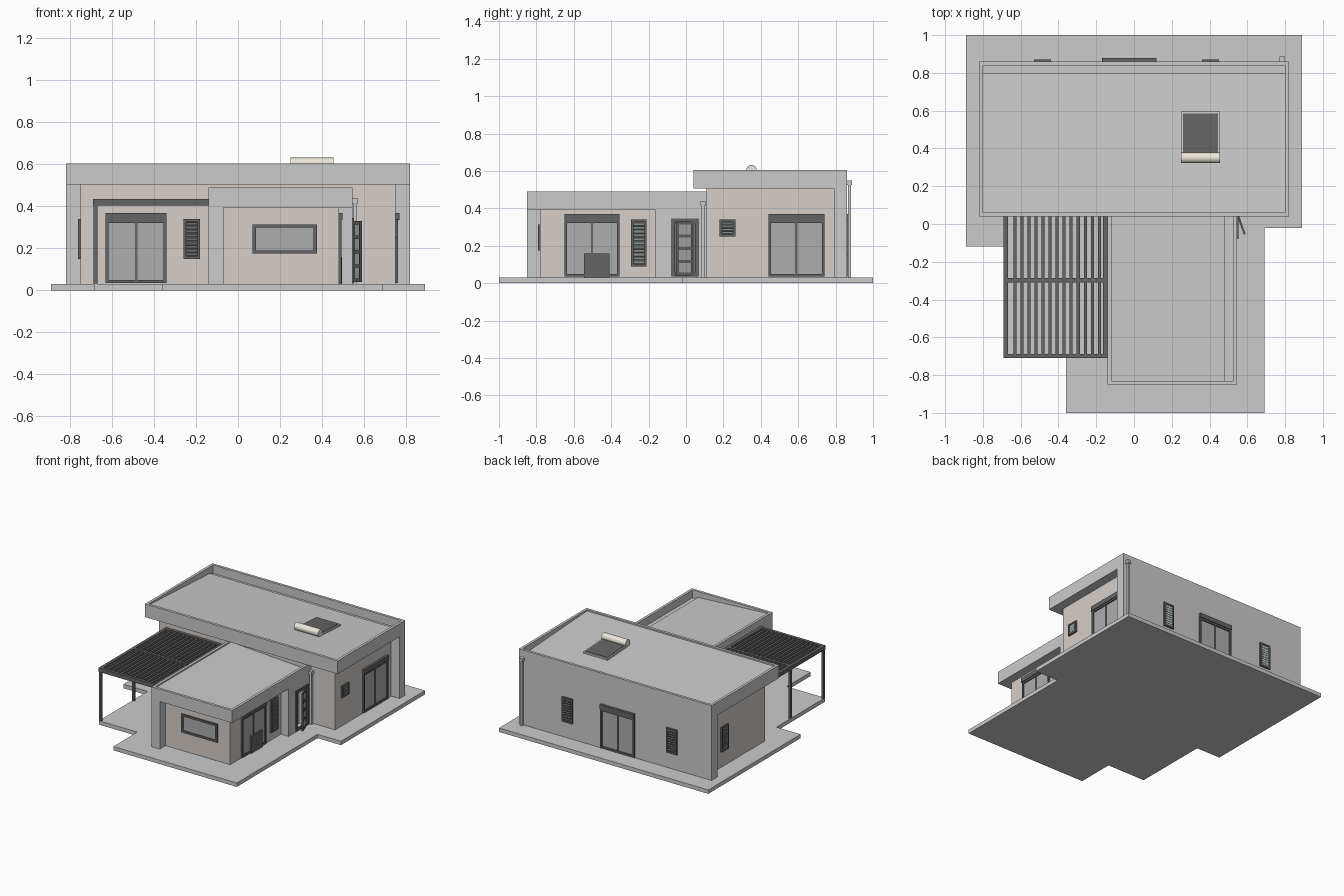
import bpy, bmesh, math
from mathutils import Matrix, Vector

if "Cube" in bpy.data.objects:
    bpy.data.objects.remove(bpy.data.objects["Cube"])


def material(name, c):
    m = bpy.data.materials.new(name)
    m.diffuse_color = (*c, 1)
    m.use_nodes = True
    m.node_tree.nodes["Principled BSDF"].inputs["Base Color"].default_value = m.diffuse_color
    return m


BEIGE = material("beige_render", (0.68, 0.62, 0.58))
DARK = material("dark_frame", (0.13, 0.13, 0.13))
GLASS = material("grey_glass", (0.42, 0.42, 0.43))
GREEN = material("pale_green_glass", (0.62, 0.78, 0.70))
CREAM = material("cream_tank", (0.85, 0.80, 0.70))


def finish(name, bm, mat=None):
    bmesh.ops.recalc_face_normals(bm, faces=bm.faces)
    me = bpy.data.meshes.new(name)
    bm.to_mesh(me)
    bm.free()
    ob = bpy.data.objects.new(name, me)
    bpy.context.collection.objects.link(ob)
    if mat:
        me.materials.append(mat)
    return ob


def add_box(bm, x0, x1, y0, y1, z0, z1, rot=None):
    size = Matrix.Diagonal((x1 - x0, y1 - y0, z1 - z0, 1))
    mid = Matrix.Translation(((x0 + x1) / 2, (y0 + y1) / 2, (z0 + z1) / 2))
    bmesh.ops.create_cube(bm, size=1, matrix=mid @ (rot or Matrix()) @ size)


def boxes(name, items, mat=None, frame=None):
    bm = bmesh.new()
    for b in items:
        add_box(bm, *b)
    if frame:
        bm.transform(frame)
    return finish(name, bm, mat)


def prism(name, pts, vec, mat=None):
    bm = bmesh.new()
    f = bm.faces.new([bm.verts.new(p) for p in pts])
    ext = bmesh.ops.extrude_face_region(bm, geom=[f])["geom"]
    bmesh.ops.translate(bm, vec=vec, verts=[v for v in ext if isinstance(v, bmesh.types.BMVert)])
    return finish(name, bm, mat)


def parapet(name, x0, x1, y0, y1, z0, z1, t=0.02):
    boxes(name, [(x0, x1, y0, y0 + t, z0, z1), (x0, x1, y1 - t, y1, z0, z1),
                 (x0, x0 + t, y0 + t, y1 - t, z0, z1), (x1 - t, x1, y0 + t, y1 - t, z0, z1),
                 (x0 + t, x1 - t, y0 + t, y1 - t, z0, z0 + 0.02)])


# Ground slab
prism("ground_slab", [(x, y, 0) for x, y in [
    (-.89, 1), (.89, 1), (.89, -.02), (.69, -.02), (.69, -1), (-.36, -1),
    (-.36, -.71), (-.685, -.71), (-.685, -.12), (-.89, -.12)]], (0, 0, .03))

# Main block: body, rear wall and parapet with a roof falling to a rear gutter
boxes("main_body", [(-.75, .75, .11, .79, .03, .505)], BEIGE)
boxes("rear_wall", [(-.82, .82, .79, .86, .03, .505)])
parapet("main_parapet", -.82, .82, .04, .86, .505, .605)
prism("main_roof", [(-.80, .06, .52), (-.80, .06, .595), (-.80, .80, .555), (-.80, .80, .54),
                    (-.80, .84, .54), (-.80, .84, .52)], (1.60, 0, 0))

# Front wing: body, folded left wall, parapet and roof falling to the right
boxes("wing_body", [(-.07, .48, -.78, .11, .03, .395)], BEIGE)
boxes("wing_left_wall", [(-.14, -.07, -.85, .11, .03, .395)])
parapet("wing_parapet", -.14, .545, -.85, .11, .395, .49)
prism("wing_roof", [(-.12, -.83, .415), (-.12, -.83, .48), (.48, -.83, .445), (.48, -.83, .43),
                    (.525, -.83, .43), (.525, -.83, .415)], (0, .92, 0))

# Entry block around the door recess
boxes("entry_block", [(.48, .545, -.165, -.06, .03, .395), (.48, .545, .055, .11, .03, .395),
                      (.48, .545, -.06, .055, .33, .395)])


# Wall frames: local x runs along the wall, local -y points outwards
def wall(side, plane):
    ang = {"front": 0, "right": 90, "back": 180, "left": -90}[side]
    off = {"front": (0, plane, 0), "back": (0, plane, 0),
           "right": (plane, 0, 0), "left": (plane, 0, 0)}[side]
    return Matrix.Translation(off) @ Matrix.Rotation(math.radians(ang), 4, "Z")


def border(a, b, z0, z1, t, d):
    return [(a, a + t, -d, 0, z0, z1), (b - t, b, -d, 0, z0, z1),
            (a + t, b - t, -d, 0, z0, z0 + t), (a + t, b - t, -d, 0, z1 - t, z1)]


def sliding_door(name, fr, a, b, z0=.035, z1=.37):
    m, top = (a + b) / 2, z1 - .035
    frame = border(a, b, z0, top, .014, .012)
    frame += [(m - .006, m + .006, -.008, 0, z0, top), (a, b, -.018, 0, top, z1)]
    boxes(name + "_frame", frame, DARK, fr)
    boxes(name + "_glass", [(a + .01, b - .01, -.003, 0, z0 + .01, top)], GLASS, fr)


def louver(name, fr, a, b, z0, z1, n, mat):
    boxes(name + "_frame", border(a, b, z0, z1, .013, .012)
          + [(a + .01, b - .01, -.002, 0, z0 + .01, z1 - .01)], DARK, fr)
    step = (z1 - z0 - .026) / n
    tilt = Matrix.Rotation(math.radians(35), 4, "X")
    boxes(name + "_blades", [(a + .012, b - .012, -.008, -.005, z0 + .013 + (i + .12) * step,
                              z0 + .013 + (i + .88) * step, tilt) for i in range(n)], mat, fr)


front, wing_front = wall("front", .11), wall("front", -.78)
right, wing_right = wall("right", .75), wall("right", .48)
back, left = wall("back", .86), wall("left", -.75)

# Glazing on every side
sliding_door("terrace_door", front, -.63, -.34)
sliding_door("bedroom_door", right, .44, .74)
sliding_door("wing_side_door", wing_right, -.65, -.355)
sliding_door("rear_door", back, -.12, .17)
louver("terrace_louver", front, -.26, -.18, .15, .34, 9, GLASS)
louver("small_louver", right, .18, .265, .25, .34, 4, GREEN)
louver("wing_louver", wing_right, -.295, -.21, .09, .34, 11, GREEN)
louver("rear_louver_a", back, -.45, -.36, .15, .34, 9, GREEN)
louver("rear_louver_b", back, .44, .53, .15, .34, 9, GREEN)
louver("left_louver", left, -.65, -.565, .15, .34, 9, GREEN)
boxes("picture_window_frame", border(.07, .375, .175, .315, .015, .012), DARK, wing_front)
boxes("picture_window_glass", [(.08, .365, -.003, 0, .185, .305)], GLASS, wing_front)
boxes("low_cabinet", [(.475, .495, -.545, -.41, .03, .16)], DARK)

# Entry door: fixed frame and a leaf standing ajar
boxes("entry_frame", border(-.08, .07, .035, .345, .022, .008), DARK, wall("right", .545))
leaf = Matrix.Translation((.55, .045, 0)) @ Matrix.Rotation(math.radians(-70), 4, "Z")
boxes("door_leaf", [(0, .016, -.005, .005, .04, .33), (.09, .106, -.005, .005, .04, .33)]
      + [(.016, .09, -.005, .005, .04 + i * .0685, .056 + i * .0685) for i in range(5)], DARK, leaf)
boxes("door_leaf_glass", [(.016, .09, -.002, .002, .05, .32)], GLASS, leaf)

# Pergola beams, slats and posts
boxes("pergola_frame", [(-.69, -.667, -.71, .11, .405, .435), (-.163, -.14, -.71, .11, .405, .435),
                        (-.667, -.163, -.71, -.687, .405, .435),
                        (-.667, -.163, -.31, -.287, .405, .435),
                        (-.667, -.163, .087, .11, .405, .435)], DARK)
boxes("pergola_slats", [(-.638 + i * .0372, -.622 + i * .0372, -.69, .09, .41, .43)
                        for i in range(13)], DARK)
boxes("pergola_posts", [(-.687, -.669, y, y + .018, .03, .405) for y in (-.707, -.307)], DARK)

# Downpipes with rainwater heads
for name, x, y, z in (("rear_downpipe", .785, .875, .55), ("entry_downpipe", .558, .092, .44)):
    boxes(name, [(x - .008, x + .008, y - .008, y + .008, .03, z - .02),
                 (x - .014, x + .014, y - .015, y + .013, z - .025, z)])

# Solar water heater: panel laid on the roof slope and a tank above it
slope = Matrix.Rotation(math.atan2(-.04, .74), 4, "X")
boxes("solar_panel_frame", [(.25, .455, .355, .595, .568, .586, slope)])
boxes("solar_panel", [(.26, .445, .365, .585, .572, .589, slope)], DARK)
bm = bmesh.new()
bmesh.ops.create_cone(bm, cap_ends=True, segments=24, radius1=.028, radius2=.028, depth=.205,
                      matrix=Matrix.Translation((.3525, .35, .604)) @ Matrix.Rotation(math.pi / 2, 4, "Y"))
tank = finish("water_tank", bm, CREAM)
bpy.context.view_layer.objects.active = tank
tank.select_set(True)
bpy.ops.object.shade_smooth_by_angle()
